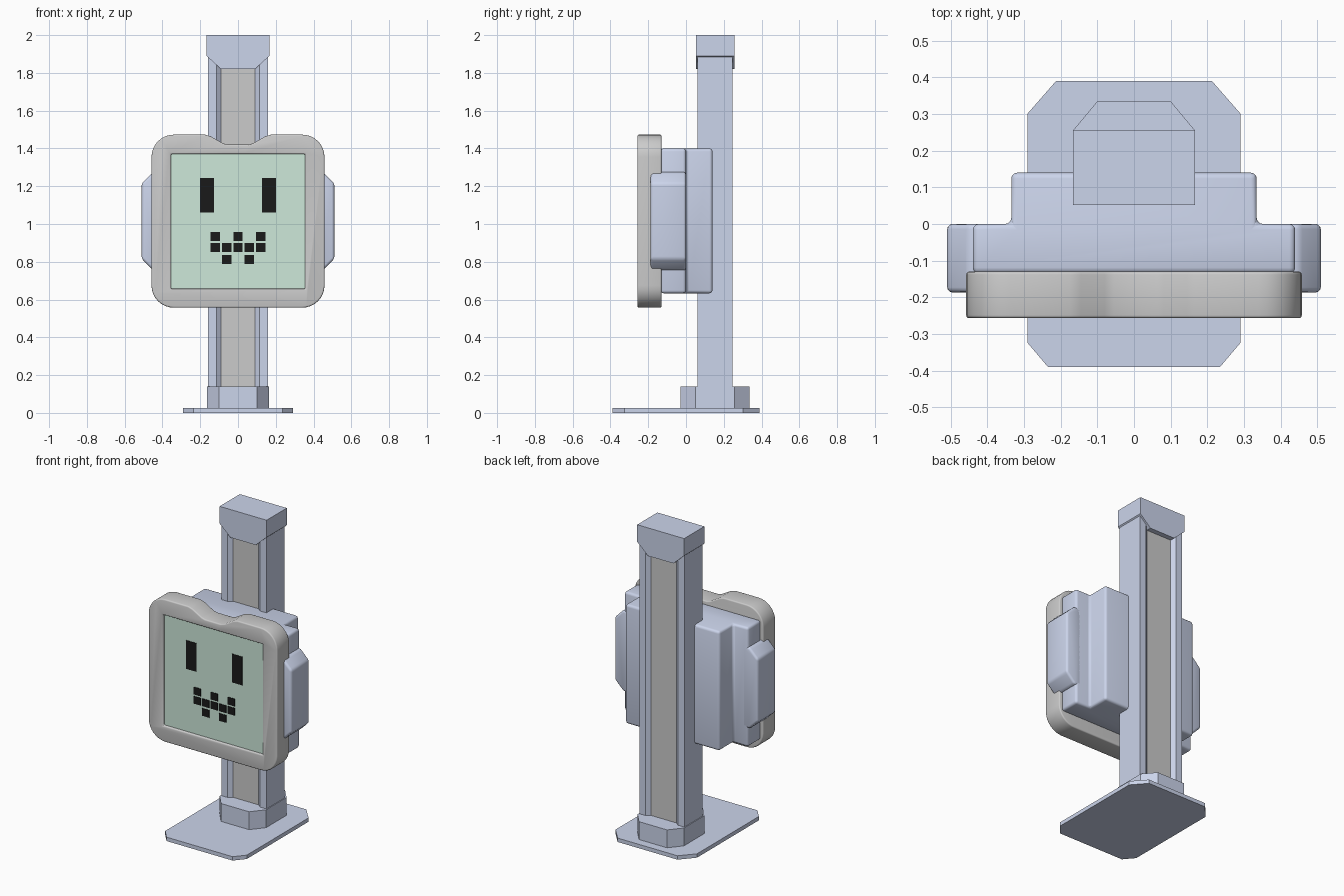
import bpy, bmesh, math

if "Cube" in bpy.data.objects:
    bpy.data.objects.remove(bpy.data.objects["Cube"])

def material(name, rgb):
    m = bpy.data.materials.new(name)
    m.diffuse_color = (*rgb, 1)
    m.use_nodes = True
    m.node_tree.nodes["Principled BSDF"].inputs["Base Color"].default_value = m.diffuse_color
    return m

BLUE = material("blue_shell", (0.60, 0.66, 0.83))
GREEN = material("screen_green", (0.61, 0.81, 0.70))
BLACK = material("pixel_black", (0.01, 0.01, 0.01))

def prism(name, pts, axis, a, b, mat=None, bevel=0, cutter=None):
    """Extrude a 2D outline along z (pts = x,y) or y (pts = x,z)."""
    put = (lambda p, t: (p[0], p[1], t)) if axis == 'z' else (lambda p, t: (p[0], t, p[1]))
    bm = bmesh.new()
    lo = [bm.verts.new(put(p, a)) for p in pts]
    hi = [bm.verts.new(put(p, b)) for p in pts]
    bm.faces.new(lo)
    bm.faces.new(hi)
    n = len(pts)
    for i in range(n):
        j = (i + 1) % n
        bm.faces.new((lo[i], lo[j], hi[j], hi[i]))
    bmesh.ops.recalc_face_normals(bm, faces=bm.faces)
    me = bpy.data.meshes.new(name)
    bm.to_mesh(me)
    bm.free()
    ob = bpy.data.objects.new(name, me)
    bpy.context.collection.objects.link(ob)
    if mat:
        me.materials.append(mat)
    if cutter:
        mod = ob.modifiers.new("cut", 'BOOLEAN')
        mod.operation, mod.object, mod.solver = 'DIFFERENCE', cutter, 'EXACT'
    if bevel:
        mod = ob.modifiers.new("round", 'BEVEL')
        mod.width, mod.segments = bevel, 3
        mod.limit_method, mod.angle_limit = 'ANGLE', math.radians(40)
        bpy.ops.object.select_all(action='DESELECT')
        ob.select_set(True)
        bpy.context.view_layer.objects.active = ob
        bpy.ops.object.convert(target='MESH')
        bpy.ops.object.shade_smooth_by_angle(angle=math.radians(35))
    return ob

def rect(x0, x1, y0, y1):
    return [(x0, y0), (x1, y0), (x1, y1), (x0, y1)]

def sym(half):
    """Mirror a right-hand half outline across x = 0."""
    return half + [(-x, y) for x, y in reversed(half)]

def arc(cx, cy, r, a0, a1, n=8):
    return [(cx + r * math.cos(math.radians(a0 + (a1 - a0) * i / n)),
             cy + r * math.sin(math.radians(a0 + (a1 - a0) * i / n))) for i in range(n + 1)]

# Foot plate and collar
prism("base_plate", sym([(0.235, -0.39), (0.29, -0.325), (0.29, 0.302), (0.213, 0.39)]),
      'z', 0, 0.025, BLUE)
prism("base_collar", sym([(0.10, -0.03), (0.165, 0.05), (0.165, 0.257), (0.10, 0.335)]),
      'z', 0.02, 0.14, BLUE)

# Column with a shallow channel front and back, grey insert and cap
prism("column", sym([(0.085, 0.084), (0.115, 0.06), (0.16, 0.06),
                     (0.16, 0.245), (0.115, 0.245), (0.085, 0.221)]), 'z', 0.13, 1.95, BLUE)
prism("column_insert", rect(-0.09, 0.09, 0.08, 0.225), 'z', 0.13, 1.9)
prism("column_cap", sym([(0.09, 1.82), (0.167, 1.89), (0.167, 2.0)]), 'y', 0.052, 0.257, BLUE)

# Stepped body shell clamped around the column
prism("body_shell", sym([(0.44, -0.135), (0.44, 0.0), (0.335, 0.0), (0.335, 0.14)]),
      'z', 0.633, 1.4, BLUE, 0.016)

# Side ears
for side, s in (("right", 1), ("left", -1)):
    ear = [(0.40, 0.755), (0.45, 0.755), (0.51, 0.815),
           (0.51, 1.215), (0.45, 1.275), (0.40, 1.275)]
    prism(side + "_ear", [(s * x, z) for x, z in ear], 'y', -0.187, 0, BLUE, 0.014)

# Rounded screen frame with a notch in its top edge
cutter = prism("screen_cutter", rect(-0.355, 0.355, 0.658, 1.37), 'y', -0.4, -0.232)
cutter.hide_render = True
half = (arc(0.34, 0.675, 0.118, -90, 0) + arc(0.34, 1.355, 0.118, 0, 90)
        + [(0.175, 1.473), (0.145, 1.464), (0.08, 1.427), (0.055, 1.42)])
prism("screen_frame", sym(half), 'y', -0.257, -0.13, None, 0.008, cutter)
bpy.data.objects.remove(cutter)

# Screen panel
prism("screen", rect(-0.36, 0.36, 0.65, 1.375), 'y', -0.24, -0.2, GREEN)

# Pixel face: two eyes and a mouth of small squares
for side, s in (("right", 1), ("left", -1)):
    prism(side + "_eye", rect(s * 0.163 - 0.037, s * 0.163 + 0.037, 1.06, 1.243),
          'y', -0.243, -0.23, BLACK)
for z, cols in ((0.934, (-2, 0, 2)), (0.875, (-2, -1, 0, 1, 2)), (0.813, (-1, 1))):
    for c in cols:
        x = c * 0.06
        prism("mouth_pixel", rect(x - 0.025, x + 0.025, z - 0.024, z + 0.024),
              'y', -0.243, -0.23, BLACK)
